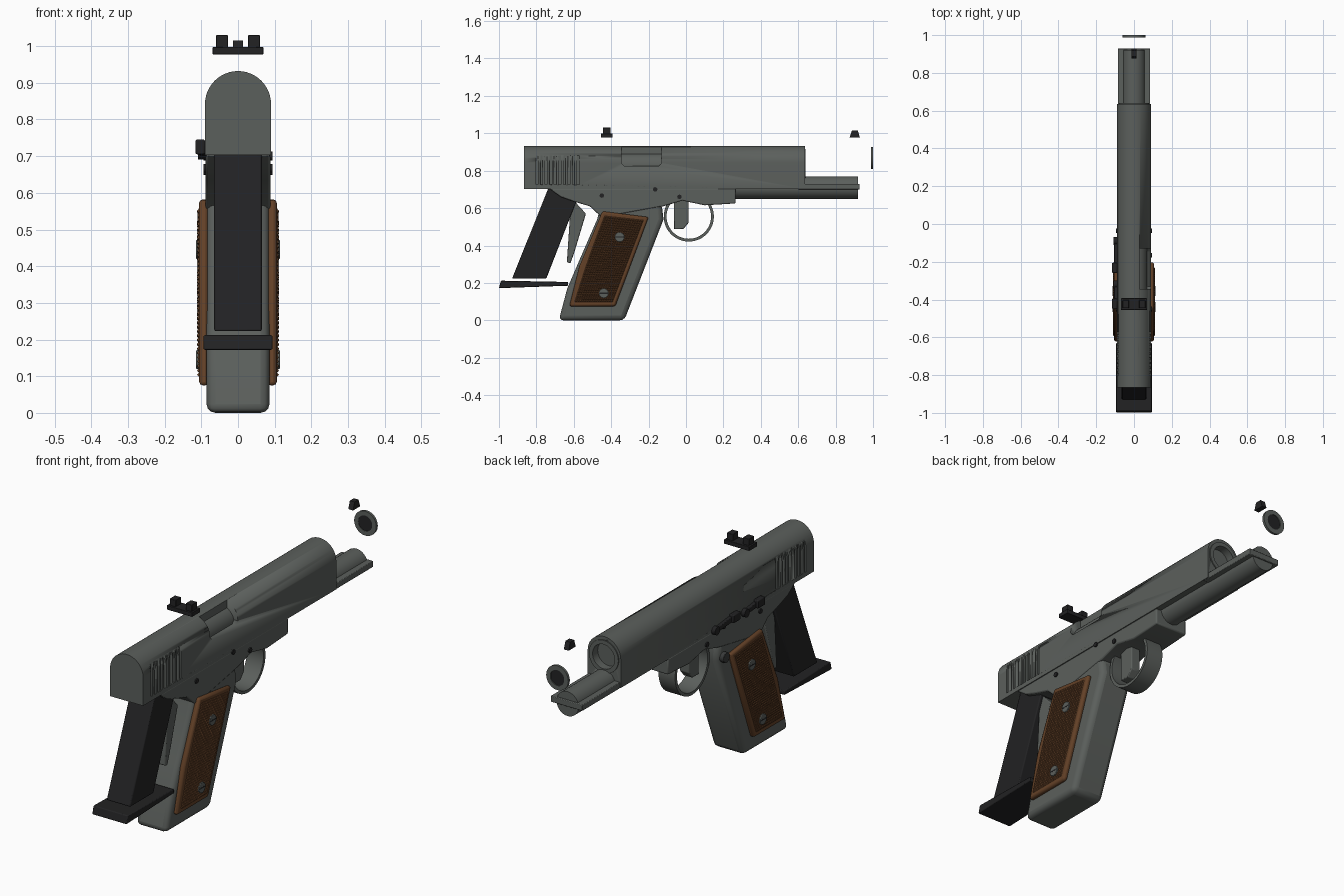
import bpy, bmesh, math
from mathutils import Vector

if "Cube" in bpy.data.objects:
    bpy.data.objects.remove(bpy.data.objects["Cube"])


def material(name, rgb):
    m = bpy.data.materials.new(name)
    m.diffuse_color = (*rgb, 1)
    m.use_nodes = True
    m.node_tree.nodes["Principled BSDF"].inputs["Base Color"].default_value = m.diffuse_color
    return m


STEEL = material("grey steel", (0.105, 0.115, 0.107))
BLACK = material("black metal", (0.016, 0.016, 0.017))
WOOD = material("brown wood", (0.125, 0.052, 0.02))
DARK = material("dark grey pins", (0.04, 0.042, 0.042))


def place(axis, p, t):
    # axis 'x': profile is (y, z); axis 'y': profile is (x, z)
    return Vector((t, p[0], p[1])) if axis == 'x' else Vector((p[0], t, p[1]))


def finish(name, bm, mat, bevel=0, mirror=False, segs=2):
    bmesh.ops.recalc_face_normals(bm, faces=bm.faces)
    me = bpy.data.meshes.new(name)
    bm.to_mesh(me)
    bm.free()
    me.materials.append(mat)
    ob = bpy.data.objects.new(name, me)
    bpy.context.collection.objects.link(ob)
    bpy.ops.object.select_all(action='DESELECT')
    ob.select_set(True)
    bpy.context.view_layer.objects.active = ob
    bpy.ops.object.shade_smooth_by_angle(angle=math.radians(35))
    if bevel:
        b = ob.modifiers.new("bevel", 'BEVEL')
        b.width, b.segments, b.limit_method = bevel, segs, 'ANGLE'
    if mirror:
        ob.modifiers.new("mirror", 'MIRROR')
    return ob


def add_prism(bm, pts, axis, a, b):
    va = [bm.verts.new(place(axis, p, a)) for p in pts]
    vb = [bm.verts.new(place(axis, p, b)) for p in pts]
    bm.faces.new(va)
    bm.faces.new(vb[::-1])
    for i in range(len(pts)):
        j = (i + 1) % len(pts)
        bm.faces.new((va[i], vb[i], vb[j], va[j]))


def prism(name, pts, axis, a, b, mat, **kw):
    bm = bmesh.new()
    add_prism(bm, pts, axis, a, b)
    return finish(name, bm, mat, **kw)


def circle(cu, cv, r, n=32):
    return [(cu + r * math.cos(2 * math.pi * i / n), cv + r * math.sin(2 * math.pi * i / n)) for i in range(n)]


def rect(u0, v0, u1, v1):
    return [(u0, v0), (u1, v0), (u1, v1), (u0, v1)]


def ring(name, c, axis, ro, ri, a, b, mat, n=48):
    bm = bmesh.new()
    loops = [[bm.verts.new(place(axis, p, t)) for p in circle(*c, r, n)]
             for r, t in ((ro, a), (ro, b), (ri, b), (ri, a))]
    for k in range(4):
        l, m = loops[k], loops[(k + 1) % 4]
        for i in range(n):
            j = (i + 1) % n
            bm.faces.new((l[i], l[j], m[j], m[i]))
    return finish(name, bm, mat)


# slide with domed top, rear grooves, ejection port and muzzle bore cut out
dome = [(0.09 * math.cos(math.pi * i / 24), 0.842 + 0.09 * math.sin(math.pi * i / 24)) for i in range(25)]
slide = prism("slide", [(-0.09, 0.703), (0.09, 0.703)] + dome, 'y', -0.865, 0.635, STEEL)
bm = bmesh.new()
for i in range(10):
    y = -0.803 + i * 0.0245
    for s in (-1, 1):
        add_prism(bm, rect(y, 0.725, y + 0.012, 0.885), 'x', s * 0.081, s * 0.12)
add_prism(bm, [(-0.345, 1.0), (-0.345, 0.84), (-0.33, 0.825), (-0.145, 0.825), (-0.13, 0.84), (-0.13, 1.0)],
          'x', 0.03, 0.13)
add_prism(bm, circle(0, 0.835, 0.068), 'y', 0.6, 0.7)
cutter = finish("slide_cutter", bm, STEEL)
cutter.hide_render = True
cutter.hide_set(True)
cut = slide.modifiers.new("cut", 'BOOLEAN')
cut.object, cut.operation, cut.solver = cutter, 'DIFFERENCE', 'EXACT'

prism("barrel_chamber", circle(0, 0.825, 0.07), 'y', -0.36, -0.11, STEEL)
ring("slide_bushing", (0, 0.835), 'y', 0.08, 0.06, 0.59, 0.64, STEEL)

# loose muzzle ring in front
ring("muzzle_ring", (0, 0.868), 'y', 0.06, 0.038, 0.988, 1.0, STEEL)
prism("muzzle_ring_core", circle(0, 0.868, 0.039), 'y', 0.99, 0.996, BLACK)

# spring guide under the slide
prism("spring_tube", circle(0, 0.71, 0.06), 'y', 0.26, 0.92, STEEL)
prism("guide_plate", rect(-0.086, 0.7, 0.086, 0.73), 'y', 0.6, 0.928, STEEL, bevel=0.003)

# frame and grip
prism("frame", [(-0.73, 0.704), (0.265, 0.704), (0.265, 0.625), (0.10, 0.615), (-0.02, 0.64), (-0.12, 0.61),
                (-0.45, 0.55), (-0.515, 0.61), (-0.6, 0.635), (-0.67, 0.66)],
      'x', -0.088, 0.088, STEEL, bevel=0.006)
prism("grip", [(-0.2, 0.66), (-0.13, 0.62), (-0.12, 0.54), (-0.33, 0), (-0.68, 0), (-0.635, 0.17),
               (-0.575, 0.31), (-0.475, 0.54), (-0.45, 0.64)],
      'x', -0.086, 0.086, STEEL, bevel=0.025, segs=3)

# wooden grip panels with checkering
prism("grip_panel", [(-0.447, 0.583), (-0.2, 0.552), (-0.378, 0.075), (-0.624, 0.075), (-0.57, 0.29)],
      'x', 0.08, 0.106, WOOD, bevel=0.01, mirror=True)
corners = [Vector(p) for p in ((-0.595, 0.098), (-0.393, 0.098), (-0.228, 0.535), (-0.435, 0.558))]
bm = bmesh.new()
NU, NV = 17, 38
grid = []
for j in range(NV + 1):
    left = corners[0].lerp(corners[3], j / NV)
    left.x -= 0.02 * math.sin(math.pi * j / NV) * 0.3
    right = corners[1].lerp(corners[2], j / NV)
    grid.append([bm.verts.new(place('x', left.lerp(right, i / NU), 0.1063)) for i in range(NU + 1)])
for j in range(NV):
    for i in range(NU):
        bm.faces.new((grid[j][i], grid[j][i + 1], grid[j + 1][i + 1], grid[j + 1][i]))
bm.normal_update()
bmesh.ops.poke(bm, faces=bm.faces[:], offset=0.005)
finish("grip_checkering", bm, WOOD, mirror=True)

# grip screws with slots
for n, (y, z) in enumerate(((-0.355, 0.445), (-0.44, 0.145))):
    prism(f"grip_screw_{n}", circle(y, z, 0.026), 'x', 0.1, 0.114, STEEL, bevel=0.002, mirror=True)
    prism(f"screw_slot_{n}", rect(y - 0.023, z - 0.003, y + 0.023, z + 0.003), 'x', 0.11, 0.1145, BLACK, mirror=True)

# frame pins
for n, (y, z) in enumerate(((-0.45, 0.667), (-0.165, 0.7), (-0.035, 0.66))):
    prism(f"frame_pin_{n}", circle(y, z, 0.012, 16), 'x', -0.094, 0.094, BLACK)

# trigger and guard
ring("trigger_guard", (0.015, 0.555), 'x', 0.134, 0.119, -0.045, 0.045, STEEL)
prism("trigger", [(-0.065, 0.66), (0.013, 0.66), (0.013, 0.52), (-0.015, 0.487), (-0.065, 0.487)],
      'x', -0.025, 0.025, STEEL, bevel=0.004)

# loose grip safety behind the grip
prism("grip_safety", [(-0.615, 0.64), (-0.59, 0.63), (-0.535, 0.57), (-0.598, 0.36), (-0.618, 0.305),
                      (-0.637, 0.31)], 'x', -0.05, 0.05, STEEL, bevel=0.005)

# magazine slid out to the rear
prism("magazine", [(-0.737, 0.704), (-0.56, 0.704), (-0.747, 0.223), (-0.93, 0.223)],
      'x', -0.065, 0.065, BLACK, bevel=0.005)
prism("magazine_base", [(-1.0, 0.172), (-0.63, 0.185), (-0.63, 0.205), (-0.99, 0.212)],
      'x', -0.094, 0.094, BLACK, bevel=0.004)

# left side controls
for name, y0, y1 in (("slide_stop", -0.25, -0.09), ("safety_lever", -0.44, -0.32)):
    prism(name, [(y0, 0.71), (y1, 0.7), (y1, 0.722), (y0, 0.74)], 'x', -0.105, -0.087, BLACK, bevel=0.003)
    prism(name + "_thumb_pad", rect(y0 - 0.01, 0.705, y0 + 0.045, 0.745), 'x', -0.116, -0.09, BLACK, bevel=0.004)
    prism(name + "_pivot", circle(y1, 0.711, 0.02, 24), 'x', -0.109, -0.087, BLACK)
prism("magazine_button", circle(-0.165, 0.55, 0.025, 24), 'x', -0.106, -0.08, DARK, bevel=0.002)

# floating sights
prism("rear_sight_base", rect(-0.455, 0.977, -0.393, 0.998), 'x', -0.069, 0.069, BLACK, bevel=0.002)
prism("rear_sight_post", rect(-0.445, 0.99, -0.403, 1.03), 'x', 0.027, 0.06, BLACK, bevel=0.002, mirror=True)
prism("front_sight", [(0.875, 0.978), (0.93, 0.978), (0.918, 1.015), (0.887, 1.015)], 'x', -0.013, 0.013, BLACK)
